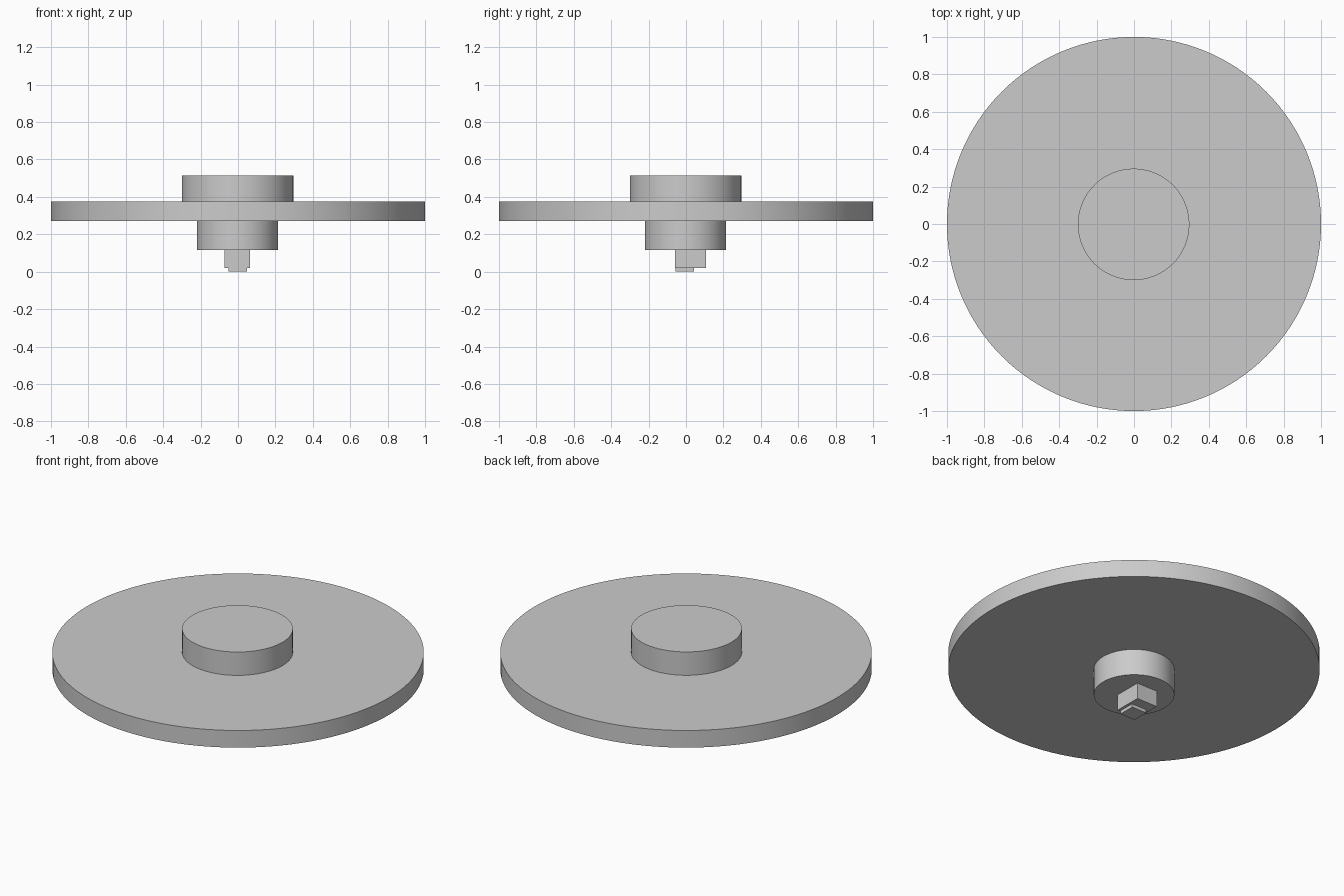
import bpy
import math

# Remove the default object
cube = bpy.data.objects.get("Cube")
if cube:
    bpy.data.objects.remove(cube, do_unlink=True)

# Single flat colour
grey = bpy.data.materials.new("light_grey")
grey.use_nodes = True
colour = (0.6, 0.6, 0.6, 1)
grey.diffuse_color = colour
grey.node_tree.nodes["Principled BSDF"].inputs["Base Color"].default_value = colour


def finish(name):
    obj = bpy.context.object
    obj.name = name
    obj.data.materials.append(grey)
    return obj


def disc(name, radius, bottom, top, offset=0):
    bpy.ops.mesh.primitive_cylinder_add(
        vertices=128, radius=radius, depth=top - bottom,
        location=(offset, offset, (bottom + top) / 2))
    bpy.ops.object.shade_smooth_by_angle(angle=math.radians(30))
    return finish(name)


def block(name, low, high):
    bpy.ops.mesh.primitive_cube_add(
        size=1, location=[(a + b) / 2 for a, b in zip(low, high)])
    obj = finish(name)
    obj.scale = [b - a for a, b in zip(low, high)]
    bpy.ops.object.transform_apply(location=False, rotation=False, scale=True)
    return obj


# Round stack: wide plate, raised hub above, collar below
disc("plate", 1, 0.272, 0.374)
disc("top_hub", 0.298, 0.374, 0.513, -0.002)
disc("lower_collar", 0.217, 0.115, 0.272, -0.002)

# Off-centre square shaft and its small tip
block("square_shaft", (-0.071, -0.06, 0.02), (0.065, 0.106, 0.115))
block("shaft_tip", (-0.05, -0.055, 0), (0.049, 0.043, 0.02))
